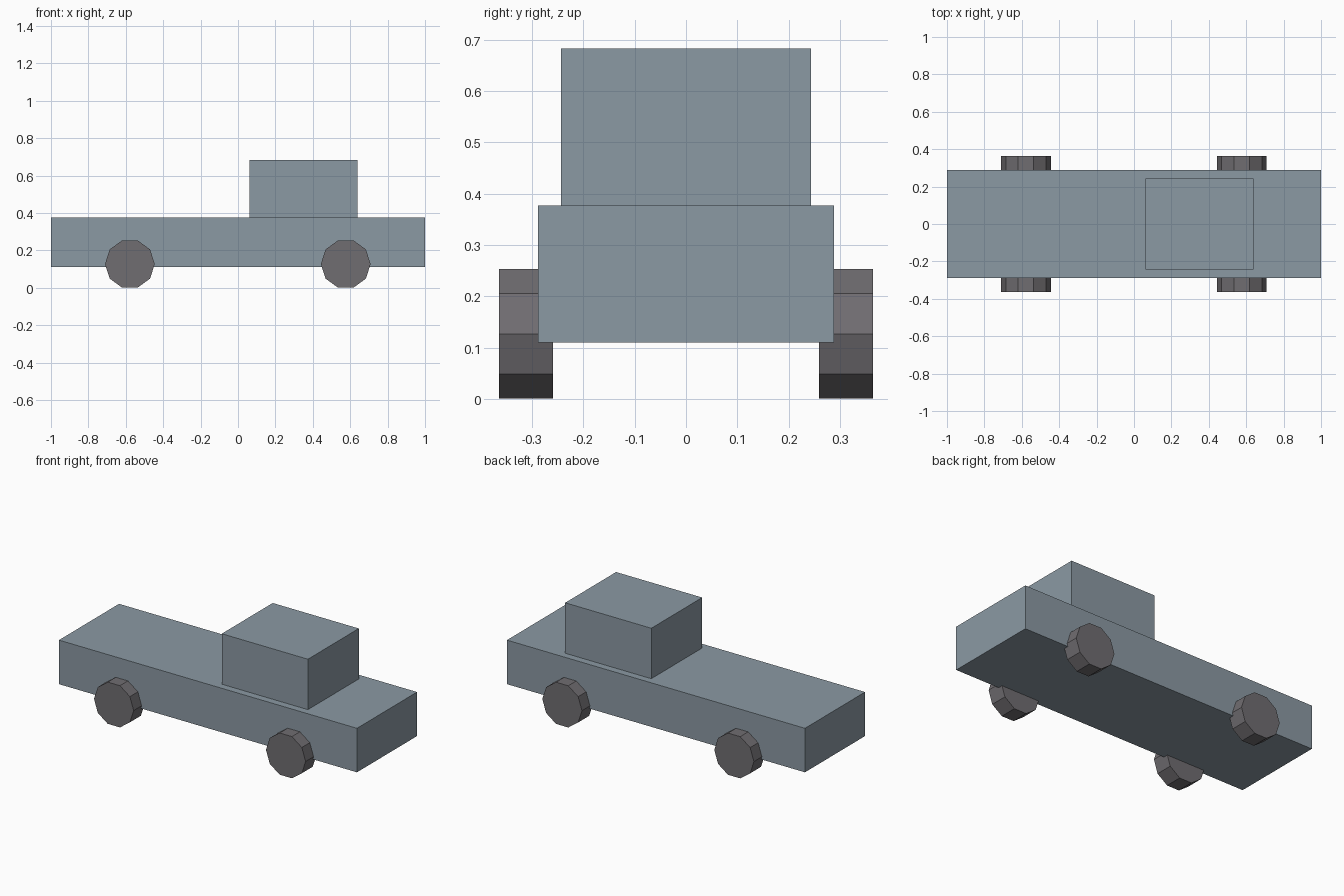
import bpy
import bmesh
from math import cos, sin, tau
from mathutils import Matrix, Vector

default = bpy.data.objects.get("Cube")
if default:
    bpy.data.objects.remove(default, do_unlink=True)


def make_material(name, rgb):
    mat = bpy.data.materials.new(name)
    mat.use_nodes = True
    colour = (*rgb, 1.0)
    mat.diffuse_color = colour
    mat.node_tree.nodes["Principled BSDF"].inputs["Base Color"].default_value = colour
    return mat


def add_object(name, bm, mat, location=(0, 0, 0)):
    bmesh.ops.recalc_face_normals(bm, faces=bm.faces)
    mesh = bpy.data.meshes.new(name)
    bm.to_mesh(mesh)
    bm.free()
    mesh.materials.append(mat)
    obj = bpy.data.objects.new(name, mesh)
    obj.location = location
    bpy.context.collection.objects.link(obj)
    return obj


def add_box(name, low, high, mat):
    low, high = Vector(low), Vector(high)
    bm = bmesh.new()
    bmesh.ops.create_cube(bm, size=1, matrix=Matrix.Diagonal((*(high - low), 1)))
    return add_object(name, bm, mat, (low + high) / 2)


def add_wheel(name, location, mat, radius=0.133, width=0.105, sides=10):
    bm = bmesh.new()
    rim = [bm.verts.new((radius * cos(tau * i / sides), -width / 2,
                         radius * sin(tau * i / sides))) for i in range(sides)]
    cap = bm.faces.new(rim)
    # Keep the first cap and sweep a copy across the tread
    swept = bmesh.ops.extrude_face_region(bm, geom=[cap], use_keep_orig=True)["geom"]
    moved = [v for v in swept if isinstance(v, bmesh.types.BMVert)]
    bmesh.ops.translate(bm, verts=moved, vec=(0, width, 0))
    return add_object(name, bm, mat, location)


paint = make_material("blue grey paint", (0.26, 0.32, 0.37))
rubber = make_material("dark grey rubber", (0.163, 0.154, 0.166))

# Long flat body with the cab towards +x
add_box("body", (-1, -0.288, 0.11), (1, 0.288, 0.377), paint)
add_box("cab", (0.062, -0.244, 0.377), (0.64, 0.244, 0.683), paint)

# Four ten-sided wheels, partly sunk into the body sides
for end, x in (("rear", -0.578), ("front", 0.576)):
    for side, y in (("near", -0.312), ("far", 0.312)):
        add_wheel(f"{end}_{side}_wheel", (x, y, 0.127), rubber)
